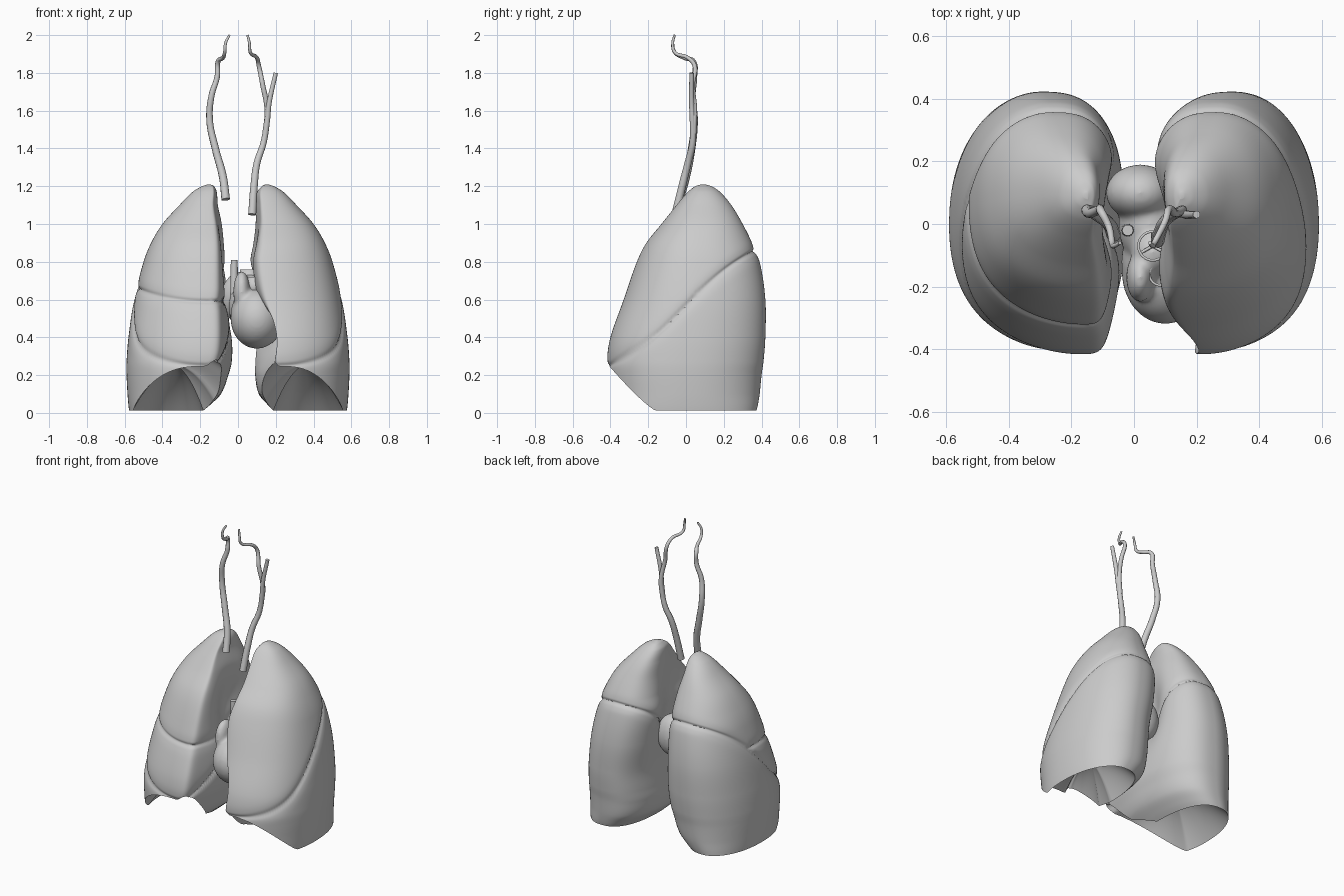
import bpy, bmesh, math
from mathutils import Vector, Matrix

cube = bpy.data.objects.get("Cube")
if cube:
    bpy.data.objects.remove(cube)

grey = bpy.data.materials.new("soft_grey")
grey.use_nodes = True
grey.diffuse_color = (0.6, 0.6, 0.6, 1)
grey.node_tree.nodes["Principled BSDF"].inputs["Base Color"].default_value = (0.6, 0.6, 0.6, 1)


def finish(name, bm, angle=50):
    """Turn a bmesh into a smooth shaded object."""
    bmesh.ops.recalc_face_normals(bm, faces=bm.faces)
    mesh = bpy.data.meshes.new(name)
    bm.to_mesh(mesh)
    bm.free()
    mesh.materials.append(grey)
    for p in mesh.polygons:
        p.use_smooth = True
    mesh.set_sharp_from_angle(angle=math.radians(angle))
    obj = bpy.data.objects.new(name, mesh)
    bpy.context.collection.objects.link(obj)
    return obj


def bump(d, width):
    return math.exp(-(d / width) ** 2)


def power(v, p):
    return math.copysign(abs(v) ** p, v)


# Lung sections: height, front, back, outer edge, left inner edge, right inner edge
SECTIONS = [
    (0.00, -0.37, 0.37, 0.575, 0.20, 0.20),
    (0.04, -0.385, 0.38, 0.58, 0.16, 0.15),
    (0.10, -0.40, 0.39, 0.585, 0.11, 0.09),
    (0.20, -0.415, 0.40, 0.59, 0.09, 0.05),
    (0.27, -0.42, 0.41, 0.59, 0.09, 0.03),
    (0.40, -0.40, 0.42, 0.58, 0.09, 0.02),
    (0.60, -0.33, 0.42, 0.55, 0.06, 0.03),
    (0.80, -0.26, 0.39, 0.50, 0.04, 0.04),
    (0.90, -0.21, 0.35, 0.46, 0.06, 0.05),
    (1.00, -0.13, 0.30, 0.40, 0.08, 0.07),
    (1.10, -0.05, 0.24, 0.31, 0.09, 0.10),
    (1.17, 0.01, 0.18, 0.24, 0.10, 0.11),
    (1.20, 0.05, 0.135, 0.19, 0.125, 0.125),
    (1.21, 0.08, 0.10, 0.16, 0.145, 0.145),
]
TOP = SECTIONS[-1][0]


def section(z):
    """Smooth interpolation through the section table."""
    last = len(SECTIONS) - 2
    i = next((k for k in range(last) if z < SECTIONS[k + 1][0]), last)
    a, b = SECTIONS[i], SECTIONS[i + 1]
    before, after = SECTIONS[max(i - 1, 0)], SECTIONS[min(i + 2, last + 1)]
    h = b[0] - a[0]
    t = (z - a[0]) / h
    out = []
    for c in range(1, 6):
        ma = (b[c] - before[c]) / (b[0] - before[0]) * h
        mb = (after[c] - a[c]) / (after[0] - a[0]) * h
        out.append(a[c] + ma * t + (3 * (b[c] - a[c]) - 2 * ma - mb) * t ** 2
                   + (2 * (a[c] - b[c]) + ma + mb) * t ** 3)
    return out


def groove(d):
    return 0.010 * bump(d, 0.011) + 0.007 * bump(d, 0.04)


def lung_point(z, ang, left):
    front, back, outer, in_left, in_right = section(z)
    inner = in_left if left else in_right
    u, v = math.cos(ang), math.sin(ang)
    xc, yc = (inner + outer) / 2, (front + back) / 2
    rx, ry = (outer - inner) / 2, (back - front) / 2
    bow = power(v, 0.9 if v > 0 else 1.0)
    # fissures sink the surface toward the lung axis
    y = yc + ry * bow
    oblique = z - (0.25 + 0.77 * (y + 0.41) + 0.03 * math.sin(8 * y))
    sink = groove(oblique)
    if not left and oblique > 0:
        sink = max(sink, groove(z - 0.59 - 1.2 * max(0, rx * u + xc - 0.3) ** 2))
    rx, ry = max(rx - sink, 0.005), max(ry - sink, 0.005)
    y = yc + ry * bow
    x = xc + rx * power(u, 1.0 if u > 0 else 0.75)
    # front tip leans toward the middle
    if v < 0:
        x -= 0.5 * rx * v * v * (1 - abs(u))
    # hollow where the vessels enter, and the notch around the heart
    if u < 0:
        x -= (0.07 if left else 0.09) * u * bump(y - 0.03, 0.14) * bump(z - 0.72, 0.25)
        if left:
            x += 0.24 * max(0, -v) * -u * bump(z - 0.4, 0.14)
    return Vector((x, y, z))


def rim_point(ang, left):
    """Lower edge of the lung: flat behind, climbing to the front tip."""
    z = 0.1
    for _ in range(12):
        y = lung_point(z, ang, left).y
        climb = 0.24 * max(0, min(1, (-0.16 - y) / 0.25)) ** 1.2
        medial = 0.16 * max(0, -math.cos(ang)) * max(0, -math.sin(ang))
        z = 0.012 + climb + medial
    return lung_point(z, ang, left)


def build_lung(name, left):
    rings, segs, caps = 190, 160, 20
    side = 1 if left else -1
    angles = [2 * math.pi * i / segs for i in range(segs)]
    rim = [rim_point(a, left) for a in angles]
    middle = sum(rim, Vector()) / segs
    # the underside is a hollow dome inside the rim
    rows = []
    for k in range(1, caps):
        f = k / caps
        rows.append([middle.lerp(p, f) + Vector((0, 0, 0.17 * (1 - f * f))) for p in rim])
    for j in range(rings + 1):
        t = 1 - (1 - j / rings) ** 1.4
        rows.append([lung_point(p.z + (TOP - p.z) * t, a, left) for p, a in zip(rim, angles)])
    bm = bmesh.new()
    loops = [[bm.verts.new((side * p.x, p.y, p.z)) for p in row] for row in rows]
    for low, high in zip(loops, loops[1:]):
        for i in range(segs):
            k = (i + 1) % segs
            bm.faces.new((low[i], low[k], high[k], high[i]))
    bm.faces.new(loops[0])
    bm.faces.new(loops[-1])
    return finish(name, bm)


build_lung("left_lung", True)
build_lung("right_lung", False)

# Heart: overlapping chambers fused into one soft body
bm = bmesh.new()
CHAMBERS = [
    ((0.10, -0.15, 0.50), (0.14, 0.17, 0.16)),   # ventricles
    ((0.05, -0.12, 0.51), (0.09, 0.15, 0.14)),   # right atrium
    ((0.02, 0.10, 0.61), (0.11, 0.09, 0.14)),    # left atrium
    ((0.05, 0.00, 0.56), (0.10, 0.14, 0.14)),    # middle wall
    ((0.02, -0.17, 0.64), (0.045, 0.08, 0.11)),  # auricle
    ((0.06, -0.09, 0.64), (0.07, 0.08, 0.10)),   # vessel root
]
for centre, radii in CHAMBERS:
    place = Matrix.Translation(centre) @ Matrix.Diagonal((*radii, 1))
    bmesh.ops.create_uvsphere(bm, u_segments=32, v_segments=20, radius=1, matrix=place)
heart = finish("heart", bm)
fuse = heart.modifiers.new("fuse", "REMESH")
fuse.mode = "VOXEL"
fuse.voxel_size = 0.01
fuse.use_smooth_shade = True
soften = heart.modifiers.new("soften", "SMOOTH")
soften.factor = 0.5
soften.iterations = 10


def tube(name, points, start, end):
    """Tapered round vessel along a smooth path."""
    curve = bpy.data.curves.new(name, "CURVE")
    curve.dimensions = "3D"
    curve.bevel_depth = 1
    curve.bevel_resolution = 3
    curve.resolution_u = 8
    curve.use_fill_caps = True
    spline = curve.splines.new("BEZIER")
    spline.bezier_points.add(len(points) - 1)
    for i, (bp, p) in enumerate(zip(spline.bezier_points, points)):
        bp.co = p
        bp.handle_left_type = bp.handle_right_type = "AUTO"
        bp.radius = start + (end - start) * i / (len(points) - 1)
    curve.materials.append(grey)
    obj = bpy.data.objects.new(name, curve)
    bpy.context.collection.objects.link(obj)


# Open vessel stumps above the heart
def stump(name, centre, radius, height):
    bm = bmesh.new()
    bmesh.ops.create_cone(bm, cap_ends=False, segments=32, radius1=radius, radius2=radius,
                          depth=height, matrix=Matrix.Translation(centre))
    obj = finish(name, bm)
    wall = obj.modifiers.new("wall", "SOLIDIFY")
    wall.thickness = 0.008


stump("aorta_root", (0.06, -0.07, 0.71), 0.05, 0.10)
stump("pulmonary_root", (0.085, -0.16, 0.67), 0.04, 0.10)
for i in range(3):
    a = math.radians(90 + 120 * i)
    rim = (0.06 + 0.046 * math.cos(a), -0.07 + 0.046 * math.sin(a), 0.75)
    tube("valve_cusp_%d" % (i + 1), [(0.06, -0.07, 0.74), rim], 0.005, 0.005)
tube("upper_vein", [(-0.02, -0.02, 0.58), (-0.02, -0.02, 0.70), (-0.02, -0.02, 0.81)], 0.022, 0.018)

# Neck arteries
tube("right_neck_artery", [
    (-0.065, -0.035, 1.13), (-0.08, 0.0, 1.25), (-0.12, 0.03, 1.40), (-0.15, 0.045, 1.55),
    (-0.14, 0.035, 1.68), (-0.11, 0.045, 1.78), (-0.105, 0.04, 1.86), (-0.08, -0.01, 1.88),
    (-0.07, -0.06, 1.91), (-0.065, -0.07, 1.96), (-0.045, -0.06, 2.0)], 0.023, 0.006)
tube("left_neck_artery", [
    (0.075, -0.055, 1.05), (0.085, -0.02, 1.20), (0.10, 0.01, 1.32), (0.135, 0.035, 1.43),
    (0.155, 0.035, 1.55), (0.165, 0.03, 1.64), (0.20, 0.03, 1.80)], 0.022, 0.012)
tube("left_neck_branch", [
    (0.145, 0.04, 1.48), (0.155, 0.045, 1.60), (0.13, 0.035, 1.74), (0.11, 0.045, 1.84),
    (0.10, 0.01, 1.88), (0.065, -0.06, 1.91), (0.06, -0.07, 1.96), (0.05, -0.06, 2.0)], 0.016, 0.006)
